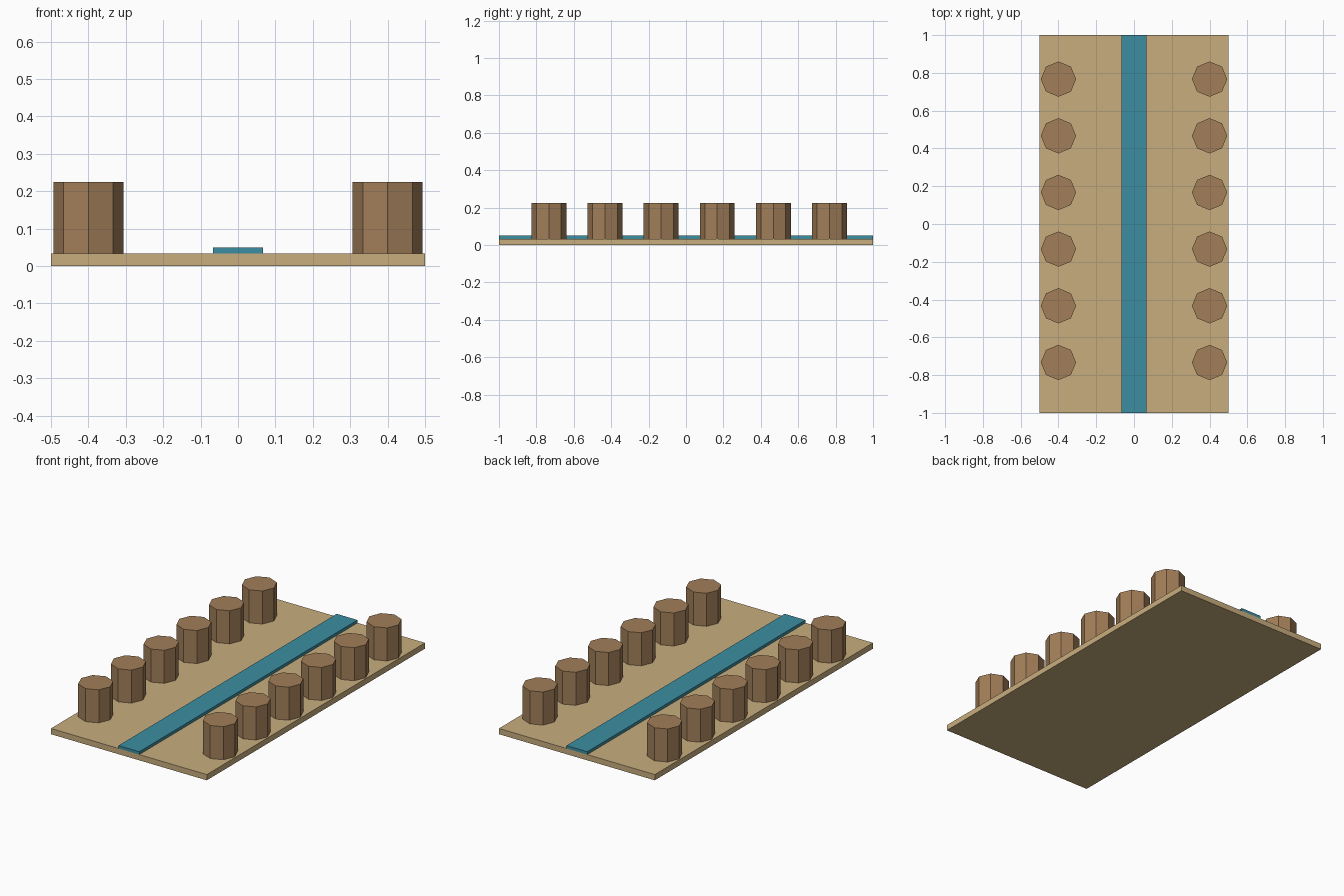
import bpy
import math

if "Cube" in bpy.data.objects:
    bpy.data.objects.remove(bpy.data.objects["Cube"])


def material(name, rgb):
    mat = bpy.data.materials.new(name)
    mat.diffuse_color = (*rgb, 1.0)
    mat.use_nodes = True
    mat.node_tree.nodes["Principled BSDF"].inputs["Base Color"].default_value = mat.diffuse_color
    return mat


def finish(name, mat):
    obj = bpy.context.object
    obj.name = name
    obj.data.materials.append(mat)
    return obj


def box(name, width, depth, z0, z1, mat):
    bpy.ops.mesh.primitive_cube_add(size=1, location=(0, 0, (z0 + z1) / 2))
    bpy.context.object.scale = (width, depth, z1 - z0)
    bpy.ops.object.transform_apply(location=False, rotation=False, scale=True)
    return finish(name, mat)


def post(name, x, y, mat):
    bpy.ops.mesh.primitive_cylinder_add(
        vertices=8, radius=0.0933, depth=POST_TOP - BASE_TOP,
        location=(x, y, (POST_TOP + BASE_TOP) / 2))
    return finish(name, mat)


BASE_TOP = 0.0333
STRIP_TOP = 0.05
POST_TOP = 0.225

sand = material("sand", (0.58, 0.42, 0.21))
teal = material("teal", (0.045, 0.27, 0.35))
wood = material("wood", (0.36, 0.21, 0.10))

# Ground slab and the channel strip along its middle
box("base_slab", 1.0, 2.0, 0.0, BASE_TOP, sand)
box("centre_strip", 0.1333, 2.0, BASE_TOP, STRIP_TOP, teal)

# Two rows of octagonal posts
for side, x in (("left", -0.4), ("right", 0.4)):
    for i in range(6):
        post(f"{side}_post_{i + 1}", x, -0.733 + 0.3 * i, wood)
